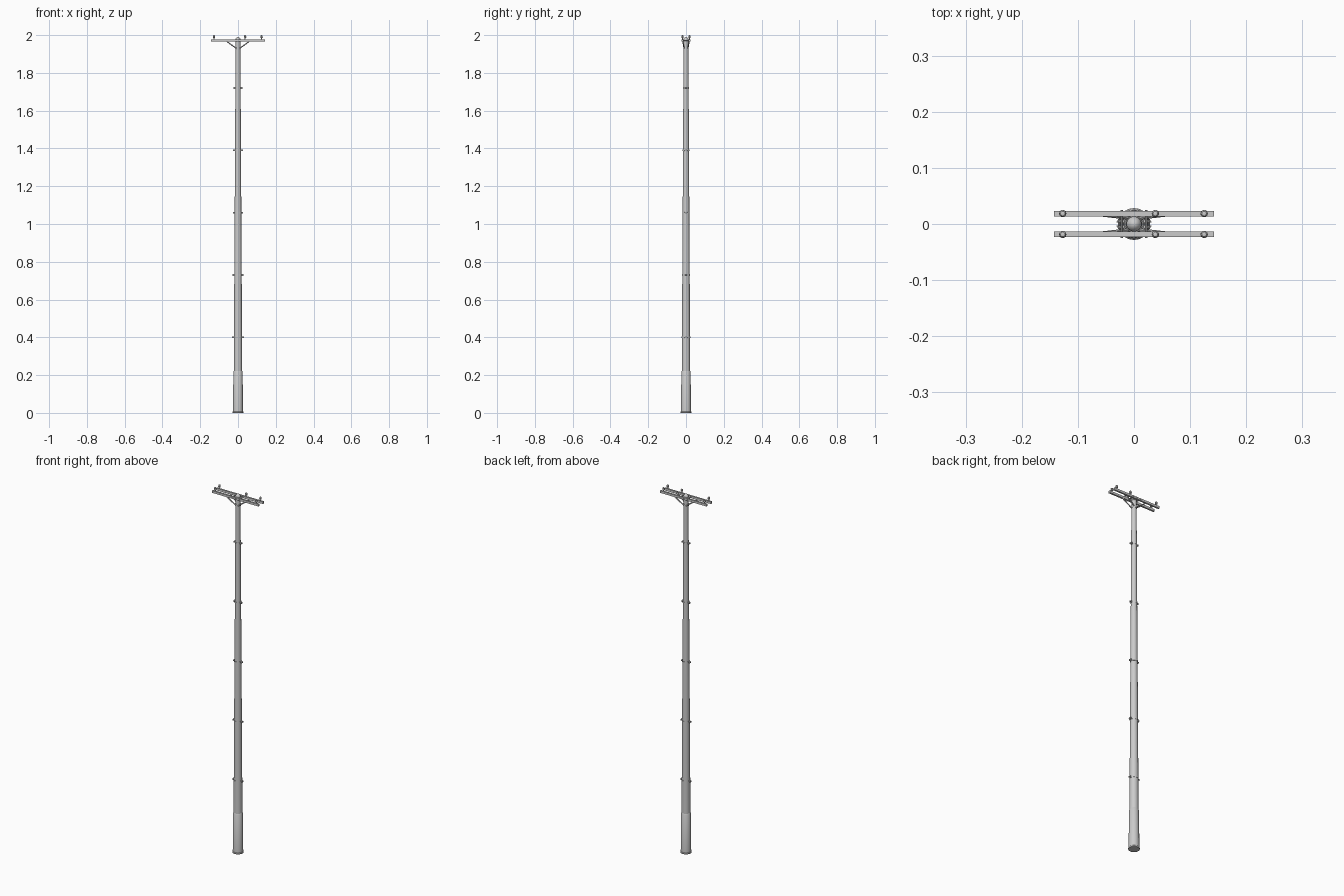
import bpy, bmesh, math
from mathutils import Vector

if "Cube" in bpy.data.objects:
    bpy.data.objects.remove(bpy.data.objects["Cube"])


def finish(name, bm, smooth=False):
    bmesh.ops.recalc_face_normals(bm, faces=bm.faces)
    me = bpy.data.meshes.new(name)
    bm.to_mesh(me)
    bm.free()
    ob = bpy.data.objects.new(name, me)
    bpy.context.collection.objects.link(ob)
    if smooth:
        bpy.context.view_layer.objects.active = ob
        bpy.ops.object.select_all(action='DESELECT')
        ob.select_set(True)
        bpy.ops.object.shade_smooth_by_angle(angle=math.radians(40))
    return ob


def lathe(name, profile, loc=(0, 0, 0), sides=20):
    # Profile points are (radius, z), closed on the axis
    bm = bmesh.new()
    vs = [bm.verts.new((r, 0, z)) for r, z in profile]
    es = [bm.edges.new(p) for p in zip(vs, vs[1:])]
    bmesh.ops.spin(bm, geom=vs + es, axis=(0, 0, 1), cent=(0, 0, 0),
                   angle=math.tau, steps=sides, use_duplicate=False)
    bmesh.ops.remove_doubles(bm, verts=bm.verts, dist=1e-5)
    bmesh.ops.translate(bm, verts=bm.verts, vec=loc)
    return finish(name, bm, True)


def box(name, loc, size):
    bm = bmesh.new()
    bmesh.ops.create_cube(bm, size=1)
    bmesh.ops.scale(bm, verts=bm.verts, vec=size)
    bmesh.ops.translate(bm, verts=bm.verts, vec=loc)
    return finish(name, bm)


def rod(name, a, b, radius, sides=8):
    a, b = Vector(a), Vector(b)
    bm = bmesh.new()
    bmesh.ops.create_cone(bm, cap_ends=True, segments=sides, radius1=radius,
                          radius2=radius, depth=(b - a).length)
    bm.transform((b - a).to_track_quat('Z', 'Y').to_matrix().to_4x4())
    bmesh.ops.translate(bm, verts=bm.verts, vec=(a + b) / 2)
    return finish(name, bm, True)


def pole_radius(z):
    return 0.0225 + (0.0125 - 0.0225) * (z - 0.22) / 1.75


# Tapered pole with thicker base sleeve and domed cap
lathe("pole", [(0, 0.01), (0.0225, 0.01), (0.0225, 0.22), (0.0125, 1.97), (0, 1.97)])
lathe("base_sleeve", [(0, 0), (0.0285, 0), (0.0285, 0.006), (0.0265, 0.008),
                      (0.0245, 0.218), (0.0225, 0.222), (0, 0.222)])
lathe("pole_cap", [(0, 1.965), (0.0135, 1.965), (0.0135, 1.977), (0.011, 1.984),
                   (0.006, 1.989), (0, 1.991)])

# Clamp bands with bolted ears on both sides
for i in range(5):
    z = 0.4 + 0.33 * i
    r = pole_radius(z)
    lathe(f"band_{i}", [(0, z - 0.004), (r + 0.0015, z - 0.004),
                        (r + 0.0015, z + 0.004), (0, z + 0.004)])
    for s in (-1, 1):
        for y in (-0.0035, 0.0035):
            box(f"band_ear_{i}", (s * (r + 0.004), y, z), (0.011, 0.0025, 0.008))
        x = s * (r + 0.0055)
        rod(f"band_bolt_{i}", (x, -0.009, z), (x, 0.009, z), 0.0015)
        rod(f"bolt_head_{i}", (x, -0.0075, z), (x, -0.0048, z), 0.003, 6)
        rod(f"bolt_nut_{i}", (x, 0.0048, z), (x, 0.0075, z), 0.003, 6)

# Twin crossarms, braces and insulators
for s in (-1, 1):
    y = s * 0.0185
    box("crossarm", (0, y, 1.972), (0.286, 0.0095, 0.012))
    for x in (-0.127, 0.038, 0.125):
        lathe("insulator", [(0, 0), (0.003, 0), (0.003, 0.011), (0.0065, 0.012),
                            (0.0065, 0.016), (0.005, 0.018), (0.0062, 0.021),
                            (0.004, 0.0245), (0, 0.0255)], (x, y, 1.9745), 14)
    for sx in (-1, 1):
        rod("arm_brace", (sx * 0.06, s * 0.0165, 1.967), (sx * 0.008, s * 0.0105, 1.929), 0.003)

# Through bolts joining the arms, and the brace collar
for x in (-0.022, 0, 0.022):
    rod("arm_through_bolt", (x, -0.025, 1.972), (x, 0.025, 1.972), 0.0025)
lathe("brace_collar", [(0, 1.924), (0.0145, 1.924), (0.0145, 1.936), (0, 1.936)])
